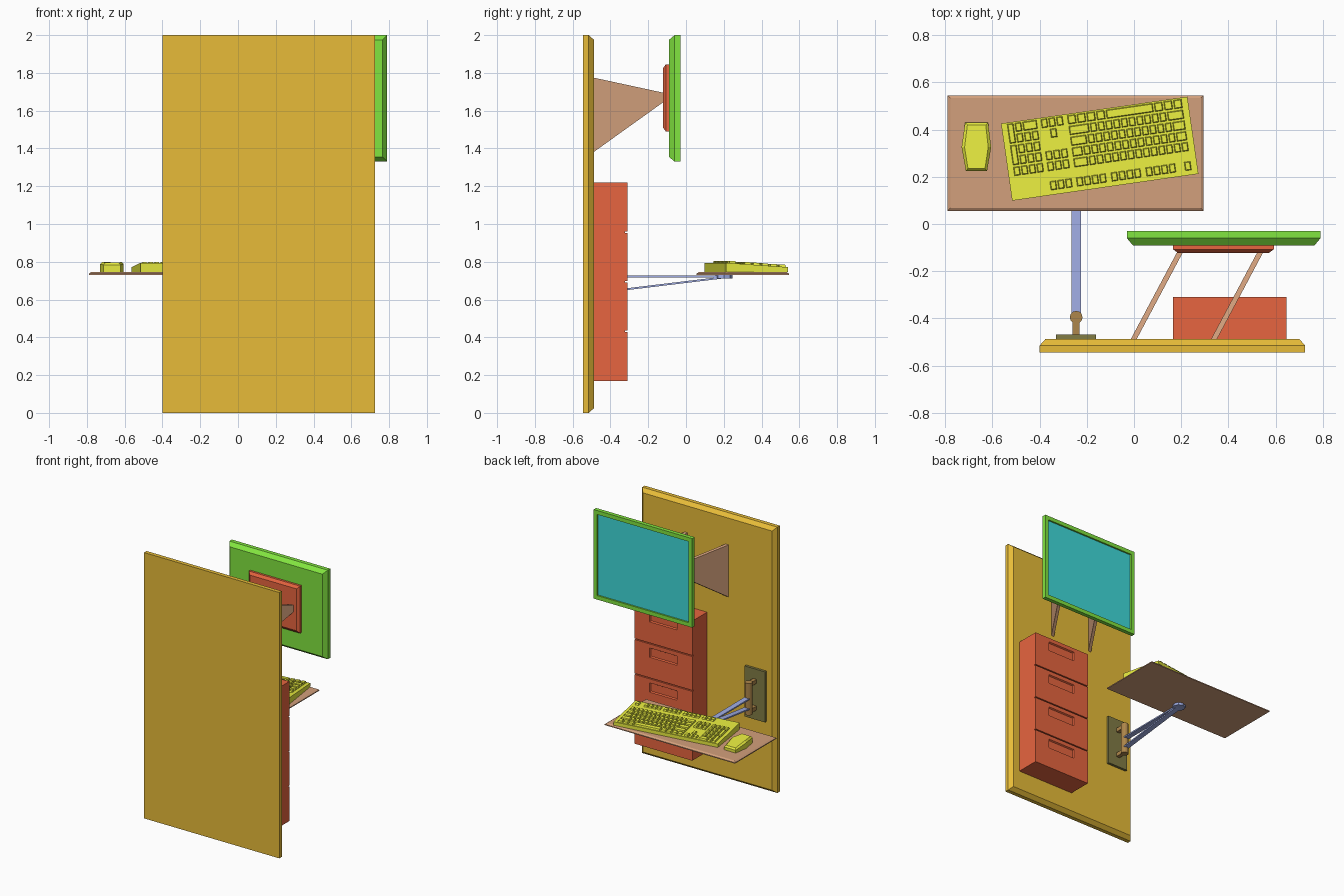
import bpy, bmesh
from math import cos, sin, pi, radians
from mathutils import Matrix, Vector

if "Cube" in bpy.data.objects:
    bpy.data.objects.remove(bpy.data.objects["Cube"])


def mat(name, r, g, b):
    m = bpy.data.materials.new(name)
    m.diffuse_color = (r, g, b, 1)
    m.use_nodes = True
    m.node_tree.nodes["Principled BSDF"].inputs["Base Color"].default_value = m.diffuse_color
    return m


ORANGE = mat("orange", .80, .50, .04)
GREEN = mat("green", .22, .78, .05)
TEAL = mat("teal", .05, .70, .70)
RED = mat("red", .80, .13, .05)
BROWN = mat("brown", .65, .35, .20)
DARK = mat("dark_brown", .42, .24, .07)
OLIVE = mat("olive", .22, .20, .06)
YELLOW = mat("yellow", .80, .83, .05)
BLUE = mat("blue", .36, .43, .80)


def add_loft(bm, rings):
    """Skin equal-length rings, cap both ends; returns the last cap."""
    vs = [[bm.verts.new(p) for p in r] for r in rings]
    n = len(vs[0])
    for a, b in zip(vs, vs[1:]):
        for i in range(n):
            j = (i + 1) % n
            bm.faces.new((a[i], a[j], b[j], b[i]))
    bm.faces.new(vs[0][::-1])
    return bm.faces.new(vs[-1])


def finish(name, bm, *mats):
    bmesh.ops.recalc_face_normals(bm, faces=bm.faces)
    me = bpy.data.meshes.new(name)
    bm.to_mesh(me)
    bm.free()
    for m in mats:
        me.materials.append(m)
    ob = bpy.data.objects.new(name, me)
    bpy.context.collection.objects.link(ob)
    return ob


def loft(name, rings, m, cap=None):
    bm = bmesh.new()
    f = add_loft(bm, rings)
    if cap:
        f.material_index = 1
    return finish(name, bm, m, *([cap] if cap else []))


def rect_y(x0, x1, z0, z1, y, i=0.0):
    return [(x0 + i, y, z0 + i), (x1 - i, y, z0 + i), (x1 - i, y, z1 - i), (x0 + i, y, z1 - i)]


def rect_z(x0, x1, y0, y1, z, i=0.0):
    return [(x0 + i, y0 + i, z), (x1 - i, y0 + i, z), (x1 - i, y1 - i, z), (x0 + i, y1 - i, z)]


def circle_z(x, y, r, z, n=12):
    return [(x + r * cos(2 * pi * k / n), y + r * sin(2 * pi * k / n), z) for k in range(n)]


# Wall panel, chamfered on the working side
P = (-.40, .725, 0, 2)
loft("wall_panel", [rect_y(*P, -.545), rect_y(*P, -.515), rect_y(*P, -.487, .025)], ORANGE)

# Monitor with recessed screen
M = (-.03, .79, 1.33, 2)
loft("monitor", [rect_y(*M, -.09, .025), rect_y(*M, -.06), rect_y(*M, -.03),
                 rect_y(*M, -.03, .03), rect_y(*M, -.042, .03)], GREEN, TEAL)

# Monitor mounting plate
B = (.165, .592, 1.49, 1.845)
loft("monitor_plate", [rect_y(*B, -.122, .02), rect_y(*B, -.107), rect_y(*B, -.088)], RED)

# Two slanted tapering brackets
for k, (xa, xb) in enumerate(((-.015, .182), (.325, .522))):
    loft(f"monitor_bracket_{k + 1}", [rect_y(xa, xa + .025, 1.38, 1.775, -.49),
                                      rect_y(xb, xb + .025, 1.645, 1.695, -.12)], BROWN)

# Drawer cabinet and four drawer fronts with recessed pulls
loft("cabinet", [rect_y(.165, .645, .17, 1.22, -.49), rect_y(.165, .645, .17, 1.22, -.322)], RED)
H = 1.05 / 4
for k in range(4):
    z0 = .17 + k * H + (.004 if k else 0)
    z1 = .17 + (k + 1) * H - (.004 if k < 3 else 0)
    D, G = (.165, .645, z0, z1), (.29, .52, z1 - .10, z1 - .03)
    loft(f"drawer_{k + 1}", [rect_y(*D, -.322), rect_y(*D, -.31), rect_y(*G, -.31),
                             rect_y(*G, -.32, .006)], RED)

# Keyboard tray
T = (-.79, .295, .055, .545)
loft("tray", [rect_z(*T, .73), rect_z(*T, .737), rect_z(*T, .745, .012)], BROWN)

# Mouse: faceted hump
A = [(-.715, .43), (-.618, .43), (-.605, .325), (-.622, .225), (-.712, .225), (-.73, .325)]
top = {.43: .778, .325: .80, .225: .795}
loft("mouse", [[(x, y, .745) for x, y in A],
               [(x, y, top[y] - .012) for x, y in A],
               [(-.667 + (x + .667) * .8, .327 + (y - .327) * .9, top[y]) for x, y in A]], YELLOW)


# Keyboard: wedge body and rows of tapered keys; the user sits on the +y side
def deck(v):
    return .783 - v * .07


bm = bmesh.new()
side = [(-.165, .745), (.165, .745), (.165, deck(.165)), (-.165, deck(-.165))]
add_loft(bm, [[(u, v, z) for v, z in side] for u in (-.3985, .3985)])
U, ROW = .033, .046


def key(u_left, v, w=1, h=1):
    u0, u1 = u_left - w * U + .003, u_left - .003
    v0, v1 = v - ROW * (h - .5) + .004, v + ROW / 2 - .004

    def ring(i, dz):
        return [(u, q, deck(q) + dz) for u, q, _ in rect_z(u0, u1, v0, v1, 0, i)]
    add_loft(bm, [ring(0, -.002), ring(.004, .012)])


def key_row(u, v, widths):
    for w in widths:
        if w > 0:
            key(u, v, w)
        u -= abs(w) * U          # negative width leaves a gap


V = [.140 - ROW * k for k in range(5)]
MAIN, NAV, PAD, VF = .375, -.134, -.245, -.126
rows = [[1.25] * 3 + [6.25] + [1.25] * 4,
        [2.25] + [1] * 10 + [2.75],
        [1.75] + [1] * 11 + [2.25],
        [1.5] + [1] * 12 + [1.5],
        [1] * 13 + [2]]
for v, r in zip(V, rows):
    key_row(MAIN, v, r)
key_row(MAIN, VF, [1, -1] + [1] * 4 + [-.5] + [1] * 4 + [-.5] + [1] * 4)
for v, r in ((V[0], [1] * 3), (V[1], [-1, 1]), (V[3], [1] * 3), (V[4], [1] * 3), (VF, [1] * 3)):
    key_row(NAV, v, r)
for v, r in zip(V, ([2, 1], [1] * 3, [1] * 3, [1] * 3, [1] * 4)):
    key_row(PAD, v, r)
key(PAD - 3 * U, V[0], 1, 2)
key(PAD - 3 * U, V[2], 1, 2)
kb = finish("keyboard", bm, YELLOW)
kb.data.transform(Matrix.Translation((-.145, .319, 0)) @ Matrix.Rotation(radians(8.2), 4, 'Z'))

# Support arm: level bar, sloping strut, pad under the tray
X = -.245
loft("arm_bar", [rect_y(X - .02, X + .02, .718, .728, y) for y in (-.395, .2)], BLUE)
loft("arm_strut", [rect_y(X - .02, X + .02, .640, .650, -.395),
                   rect_y(X - .02, X + .02, .712, .722, .2)], BLUE)
loft("arm_pad", [circle_z(X, .2, .045, z, 8) for z in (.712, .731)], BLUE)

# Hinge: wall plate, upright pin and two lugs
loft("hinge_plate", [rect_y(-.33, -.16, .53, .91, y) for y in (-.488, -.468)], OLIVE)
loft("hinge_pin", [circle_z(X, -.395, .027, z) for z in (.60, .84)], DARK)
for n, z in (("lower", .62), ("upper", .82)):
    loft(f"hinge_lug_{n}", [rect_y(X - .015, X + .015, z - .015, z + .015, y)
                            for y in (-.47, -.395)], DARK)
